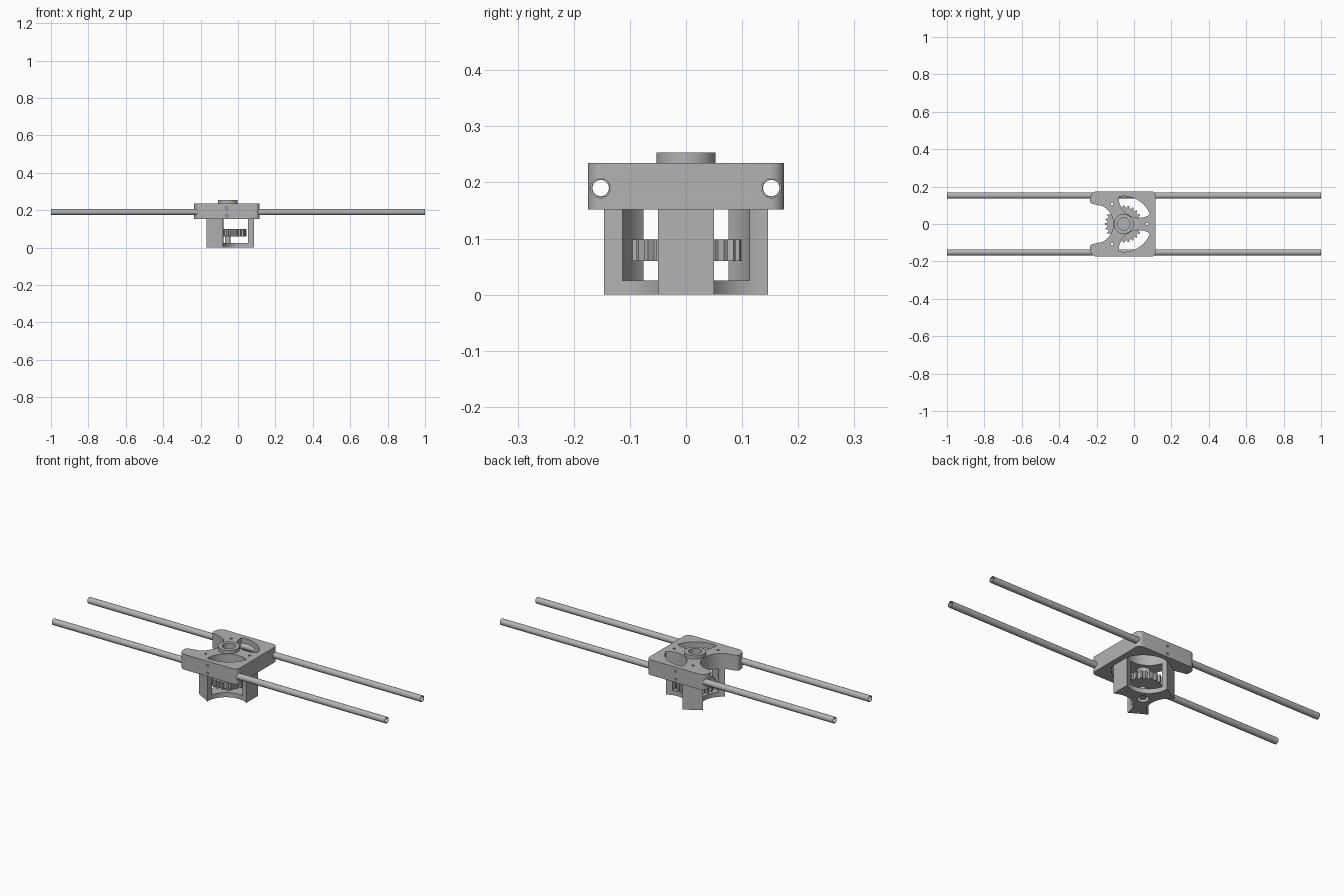
import bpy, bmesh, math
from math import radians, sin, cos, pi

if "Cube" in bpy.data.objects:
    bpy.data.objects.remove(bpy.data.objects["Cube"])

grey = bpy.data.materials.new("plain_grey")
grey.use_nodes = True
COLOUR = (0.45, 0.45, 0.45, 1)
grey.diffuse_color = COLOUR
grey.node_tree.nodes["Principled BSDF"].inputs["Base Color"].default_value = COLOUR

HUB = -0.055          # x of the gear axis
CUT_DIST, CUT_R, CUT_HALF = 0.163, 0.108, 62.6   # the three scalloped sides
CORNER_R = 0.1487     # axis to leg corner
PLATE_LOW, PLATE_TOP = 0.152, 0.235


def arc(cx, cy, r, a0, a1, n=24):
    """Points on an arc, angles in degrees."""
    angles = [radians(a0 + (a1 - a0) * i / n) for i in range(n + 1)]
    return [(cx + r * cos(a), cy + r * sin(a)) for a in angles]


def scallop(t):
    """Concave side of the three-legged body facing angle t."""
    a = radians(t)
    return arc(HUB + CUT_DIST * cos(a), CUT_DIST * sin(a), CUT_R,
               t + 180 + CUT_HALF, t + 180 - CUT_HALF)


def prism(name, points, z0, z1):
    """Extrude an outline from z0 to z1."""
    bm = bmesh.new()
    face = bm.faces.new([bm.verts.new((x, y, z0)) for x, y in points])
    top = bmesh.ops.extrude_face_region(bm, geom=[face])["geom"]
    moved = [v for v in top if isinstance(v, bmesh.types.BMVert)]
    bmesh.ops.translate(bm, verts=moved, vec=(0, 0, z1 - z0))
    bmesh.ops.recalc_face_normals(bm, faces=bm.faces)
    mesh = bpy.data.meshes.new(name)
    bm.to_mesh(mesh)
    bm.free()
    mesh.materials.append(grey)
    obj = bpy.data.objects.new(name, mesh)
    bpy.context.collection.objects.link(obj)
    return obj


def cylinder(name, x, y, r, z0, z1, n=48):
    return prism(name, arc(x, y, r, 0, 360 - 360 / n, n - 1), z0, z1)


def bar(name, axis, r, length, centre, n=32):
    """Cylinder lying along x or y."""
    obj = cylinder(name, 0, 0, r, -length / 2, length / 2, n)
    obj.rotation_euler = (0, pi / 2, 0) if axis == "x" else (pi / 2, 0, 0)
    obj.location = centre
    return obj


def cut(obj, cutters):
    """Subtract the cutters and remove them."""
    for c in cutters:
        m = obj.modifiers.new("cut", "BOOLEAN")
        m.operation, m.solver, m.object = "DIFFERENCE", "EXACT", c
        c.hide_render = True
    bpy.context.view_layer.objects.active = obj
    for m in list(obj.modifiers):
        bpy.ops.object.modifier_apply(modifier=m.name)
    for c in cutters:
        bpy.data.objects.remove(c)


def screw_holes():
    """Vertical screw holes, one on each leg."""
    return [cylinder("screw_cutter", HUB + 0.125 * cos(a), 0.125 * sin(a), 0.007, -0.1, 0.4, 16)
            for a in (0, 2 * pi / 3, -2 * pi / 3)]


parts = []

# Lower cage: scalloped base with three legs
outline = scallop(60) + scallop(180) + scallop(300)
cage = prism("leg_cage", outline, 0, PLATE_LOW)
cut(cage, [cylinder("inner_cutter", HUB, 0, 0.115, 0.025, 0.3, 64),
           cylinder("bore_cutter", HUB, 0, 0.028, -0.1, 0.1, 32)] + screw_holes())
parts.append(cage)

# Carriage plate with rounded corners and an open scalloped left side
plate_outline = (arc(0.09, -0.15, 0.025, -90, 0, 8) + arc(0.09, 0.15, 0.025, 0, 90, 8)
                 + arc(-0.195, 0.135, 0.04, 90, 180, 10)
                 + arc(-0.22, 0.122, 0.015, 180, 255, 6)
                 + scallop(180)
                 + arc(-0.22, -0.122, 0.015, 105, 180, 6)
                 + arc(-0.195, -0.135, 0.04, 180, 270, 10))
plate = prism("carriage_plate", plate_outline, PLATE_LOW, PLATE_TOP)
spread = math.degrees(math.atan2(0.05, 0.14))
cutters = screw_holes() + [cylinder("bearing_cutter", HUB, 0, 0.033, -0.1, 0.4)]
for t in (60, -60):
    window = scallop(t) + arc(HUB, 0, CORNER_R, t + 60 - spread, t - 60 + spread)[1:-1]
    cutters.append(prism("window_cutter", window, 0, 0.4))
for side in (-1, 1):
    cutters.append(bar("rod_cutter", "x", 0.0175, 1, (0, side * 0.152, 0.19)))
    for z in (0.17, 0.212):
        cutters.append(bar("side_screw_cutter", "y", 0.006, 0.04, (-0.06, side * 0.18, z), 16))
cut(plate, cutters)
parts.append(plate)

# Raised bearing ring on top
ring = cylinder("bearing_ring", HUB, 0, 0.053, PLATE_TOP, 0.253)
cut(ring, [cylinder("ring_cutter", HUB, 0, 0.033, 0, 0.4)])
parts.append(ring)

# Spur gear and its shaft
TEETH = 24
teeth = []
for i in range(TEETH):
    for r, f in ((0.088, -0.3), (0.1, -0.16), (0.1, 0.16), (0.088, 0.3)):
        a = 2 * pi * (i + f) / TEETH
        teeth.append((HUB + r * cos(a), r * sin(a)))
parts.append(prism("spur_gear", teeth, 0.06, 0.098))
parts.append(cylinder("gear_shaft", HUB, 0, 0.015, 0.005, 0.0605, 32))

# Two hollow guide rods
for side, label in ((-1, "right"), (1, "left")):
    centre = (0, side * 0.152, 0.19)
    rod = bar(label + "_guide_rod", "x", 0.0168, 2, centre)
    cut(rod, [bar("tube_cutter", "x", 0.0145, 2.2, centre)])
    parts.append(rod)

# Smooth the curved walls, keep the edges sharp
bpy.ops.object.select_all(action="DESELECT")
for p in parts:
    p.select_set(True)
bpy.context.view_layer.objects.active = parts[0]
bpy.ops.object.shade_smooth_by_angle(angle=radians(25))
